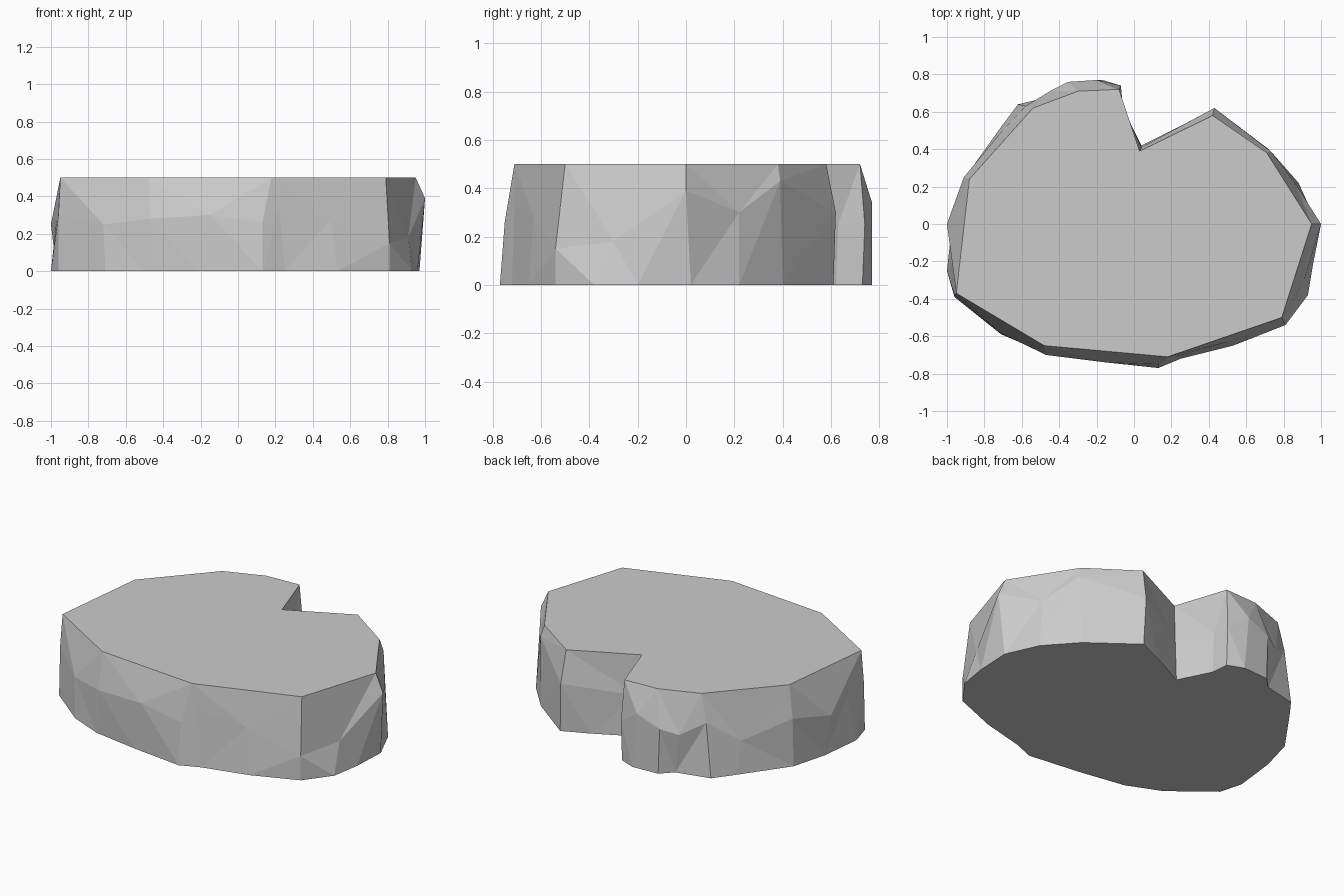
import bpy, bmesh
from mathutils import Vector

if "Cube" in bpy.data.objects:
    bpy.data.objects.remove(bpy.data.objects["Cube"])

# Outlines, counter-clockwise, starting at the left front corner
foot = [(-.96, -.39), (-.71, -.59), (-.5, -.68), (-.2, -.73), (.13, -.77), (.25, -.72),
        (.53, -.65), (.81, -.54), (.93, -.38), (.96, -.2), (.97, .02), (.88, .22),
        (.72, .4), (.44, .61), (.28, .54), (.04, .42), (-.06, .62), (-.07, .73),
        (-.17, .77), (-.34, .76), (-.41, .69), (-.62, .64), (-.71, .52), (-.91, .24),
        (-.97, .02), (-1.0, -.25)]
waist = [(-.96, -.38, .3), (-.72, -.58, .25), (-.47, -.7, .28), (-.15, -.74, .3),
         (.13, -.75, .26), (.22, -.71, .34), (.5, -.63, .28), (.81, -.54, .15),
         (.91, -.3, .18), (1.0, 0, .39), (.86, .22, .3), (.73, .39, .43),
         (.43, .62, .3), (.04, .41, .25), (-.06, .63, .25), (-.07, .74, .25),
         (-.2, .77, .34), (-.35, .76, .28), (-.45, .71, .25), (-.58, .63, .33),
         (-.72, .48, .2), (-.91, .25, .3), (-1.0, 0, .25), (-.97, -.2, .28)]
rim = [(-.95, -.37), (-.48, -.65), (.18, -.71), (.79, -.5), (.95, 0), (.71, .38),
       (.42, .58), (.03, .39), (-.08, .72), (-.3, .71), (-.54, .62), (-.88, .24)]

bm = bmesh.new()


def ring(points, z=0):
    return [bm.verts.new(p if len(p) == 3 else (*p, z)) for p in points]


def zip_rings(low, high):
    """Join two rings of unequal length with triangles, shortest diagonal first."""
    n, m = len(low), len(high)
    i = j = 0
    while i < n or j < m:
        a, b = low[i % n], high[j % m]
        a2, b2 = low[(i + 1) % n], high[(j + 1) % m]
        step_low = j == m or (i < n and (a2.co - b.co).xy.length <= (b2.co - a.co).xy.length)
        if step_low:
            bm.faces.new((a, a2, b))
            i += 1
        else:
            bm.faces.new((a, b2, b))
            j += 1


# Chipped sides in two bands, closed by a flat top and base
base, middle, top = ring(foot), ring(waist), ring(rim, .5)
zip_rings(base, middle)
zip_rings(middle, top)
caps = [bm.faces.new(top), bm.faces.new(base[::-1])]
bmesh.ops.triangulate(bm, faces=caps)
bmesh.ops.recalc_face_normals(bm, faces=bm.faces)

mesh = bpy.data.meshes.new("rock_slab")
bm.to_mesh(mesh)
bm.free()
bpy.context.collection.objects.link(bpy.data.objects.new("rock_slab", mesh))
